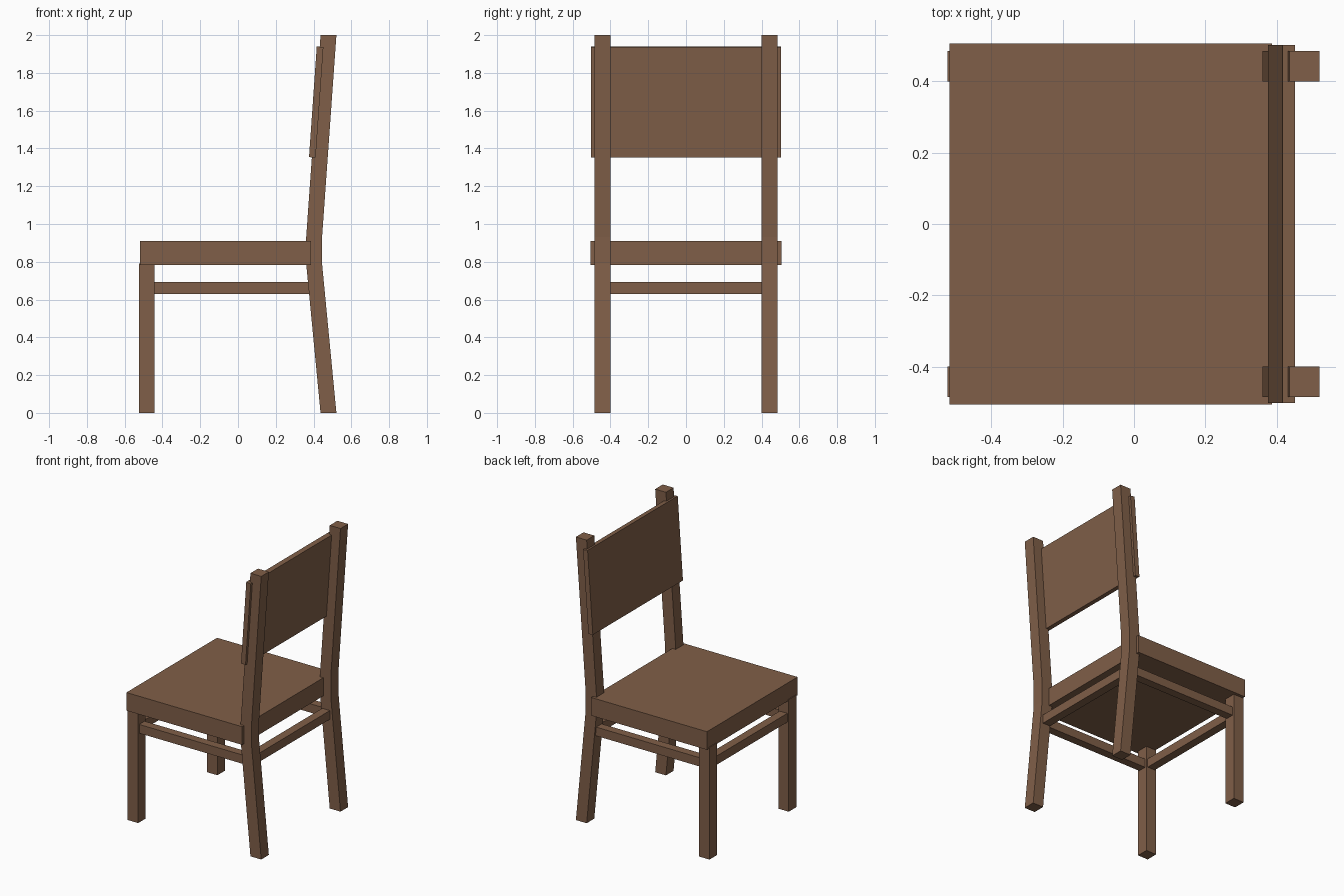
import bpy, bmesh

if "Cube" in bpy.data.objects:
    bpy.data.objects.remove(bpy.data.objects["Cube"])

wood = bpy.data.materials.new("brown wood")
wood.diffuse_color = (0.216, 0.114, 0.065, 1)
wood.use_nodes = True
wood.node_tree.nodes["Principled BSDF"].inputs["Base Color"].default_value = wood.diffuse_color


def prism(name, profile, y0, y1):
    """Extrude an (x, z) outline from y0 to y1."""
    bm = bmesh.new()
    face = bm.faces.new([bm.verts.new((x, y0, z)) for x, z in profile])
    ext = bmesh.ops.extrude_face_region(bm, geom=[face])
    verts = [g for g in ext["geom"] if isinstance(g, bmesh.types.BMVert)]
    bmesh.ops.translate(bm, verts=verts, vec=(0, y1 - y0, 0))
    bmesh.ops.recalc_face_normals(bm, faces=bm.faces)
    me = bpy.data.meshes.new(name)
    bm.to_mesh(me)
    bm.free()
    me.materials.append(wood)
    ob = bpy.data.objects.new(name, me)
    bpy.context.collection.objects.link(ob)
    return ob


def box(name, x0, x1, y0, y1, z0, z1):
    return prism(name, [(x0, z0), (x1, z0), (x1, z1), (x0, z1)], y0, y1)


# seat slab and tilted backrest panel
box("seat", -0.518, 0.387, -0.506, 0.506, 0.782, 0.91)
prism("backrest", [(0.376, 1.354), (0.411, 1.351), (0.452, 1.936), (0.417, 1.94)], -0.503, 0.503)

# bent rear post: splayed foot, short upright section, leaning top
post = [(0.437, 0), (0.521, 0), (0.445, 0.79), (0.445, 0.93), (0.521, 2), (0.437, 2),
        (0.361, 0.93), (0.361, 0.79)]

for side, s in (("left", 1), ("right", -1)):
    y0, y1 = sorted((s * 0.4, s * 0.485))
    box("front_leg_" + side, -0.523, -0.441, y0, y1, 0, 0.792)
    prism("rear_post_" + side, post, y0, y1)
    yc = s * 0.4425
    box("side_stretcher_" + side, -0.48, 0.40, yc - 0.03, yc + 0.03, 0.63, 0.692)

# cross stretchers between the left and right legs
for name, xc in (("front_stretcher", -0.482), ("rear_stretcher", 0.408)):
    box(name, xc - 0.03, xc + 0.03, -0.43, 0.43, 0.63, 0.692)
